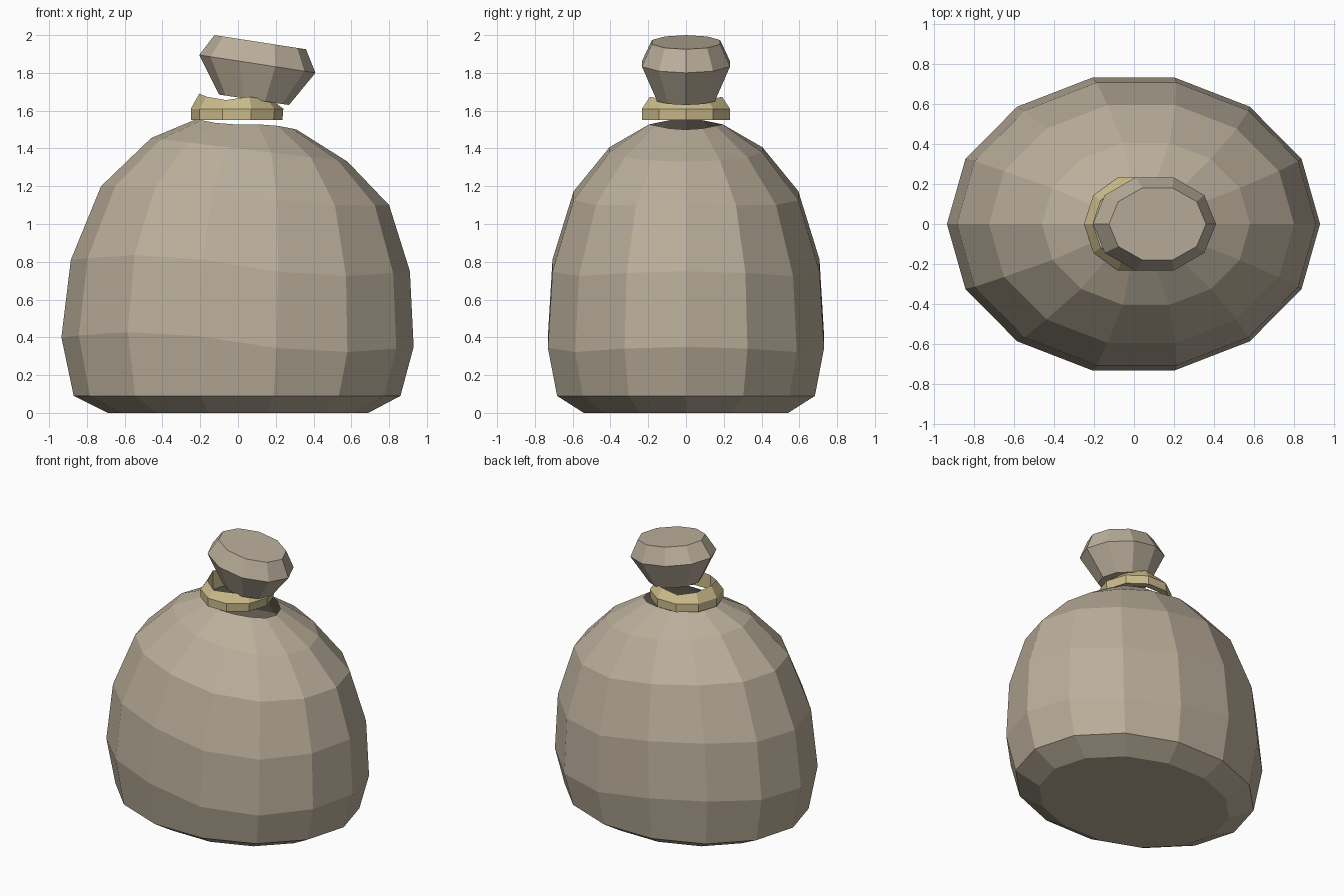
import bpy
import bmesh
from math import sin, cos, pi

cube = bpy.data.objects.get("Cube")
if cube:
    bpy.data.objects.remove(cube, do_unlink=True)


def material(name, colour):
    mat = bpy.data.materials.new(name)
    mat.use_nodes = True
    mat.diffuse_color = (*colour, 1)
    bsdf = next(n for n in mat.node_tree.nodes if n.type == 'BSDF_PRINCIPLED')
    bsdf.inputs["Base Color"].default_value = (*colour, 1)
    return mat


def loft(name, sides, rings, mat, cap_bottom=False, cap_top=False, closed=False):
    """Bridge rings of (left x, left z, right x, right z, y radius, wave)."""
    bm = bmesh.new()
    loops = []
    for lx, lz, rx, rz, ry, wave in rings:
        loop = []
        for i in range(sides):
            a = 2 * pi * i / sides
            u = cos(a)
            x = (lx + rx) / 2 + (rx - lx) / 2 * u
            z = (lz + rz) / 2 + (rz - lz) / 2 * u - wave * sin(pi * u)
            loop.append(bm.verts.new((x, ry * sin(a), z)))
        loops.append(loop)
    pairs = list(zip(loops, loops[1:]))
    if closed:
        pairs.append((loops[-1], loops[0]))
    for low, high in pairs:
        for i in range(sides):
            j = (i + 1) % sides
            bm.faces.new((low[i], low[j], high[j], high[i]))
    if cap_bottom:
        bm.faces.new(loops[0][::-1])
    if cap_top:
        bm.faces.new(loops[-1])
    mesh = bpy.data.meshes.new(name)
    bm.to_mesh(mesh)
    bm.free()
    mesh.materials.append(mat)
    obj = bpy.data.objects.new(name, mesh)
    bpy.context.collection.objects.link(obj)
    return obj


cloth = material("beige cloth", (0.50, 0.43, 0.33))
cord = material("straw cord", (0.60, 0.50, 0.26))

# Slumped sack body, open at the neck
loft("sack_body", 14, [
    (-0.69, 0.0, 0.69, 0.0, 0.555, 0),
    (-0.87, 0.09, 0.86, 0.09, 0.70, 0),
    (-0.935, 0.40, 0.93, 0.35, 0.75, 0.04),
    (-0.885, 0.81, 0.91, 0.75, 0.725, 0.04),
    (-0.725, 1.20, 0.80, 1.10, 0.61, 0.02),
    (-0.46, 1.455, 0.58, 1.33, 0.415, 0),
    (-0.22, 1.555, 0.31, 1.50, 0.20, -0.01),
], cloth, cap_bottom=True)

# Tie around the neck, a thin hoop with a sloping top
loft("neck_tie", 10, [
    (-0.25, 1.55, 0.235, 1.55, 0.245, 0),
    (-0.25, 1.61, 0.24, 1.61, 0.245, 0),
    (-0.205, 1.69, 0.20, 1.64, 0.20, -0.02),
    (-0.205, 1.55, 0.20, 1.55, 0.20, 0),
], cord, closed=True)

# Gathered top of the sack, leaning to one side
loft("gathered_top", 10, [
    (-0.10, 1.685, 0.27, 1.63, 0.16, 0),
    (-0.205, 1.895, 0.41, 1.80, 0.245, 0),
    (-0.125, 2.0, 0.36, 1.925, 0.19, 0),
], cloth, cap_bottom=True, cap_top=True)
